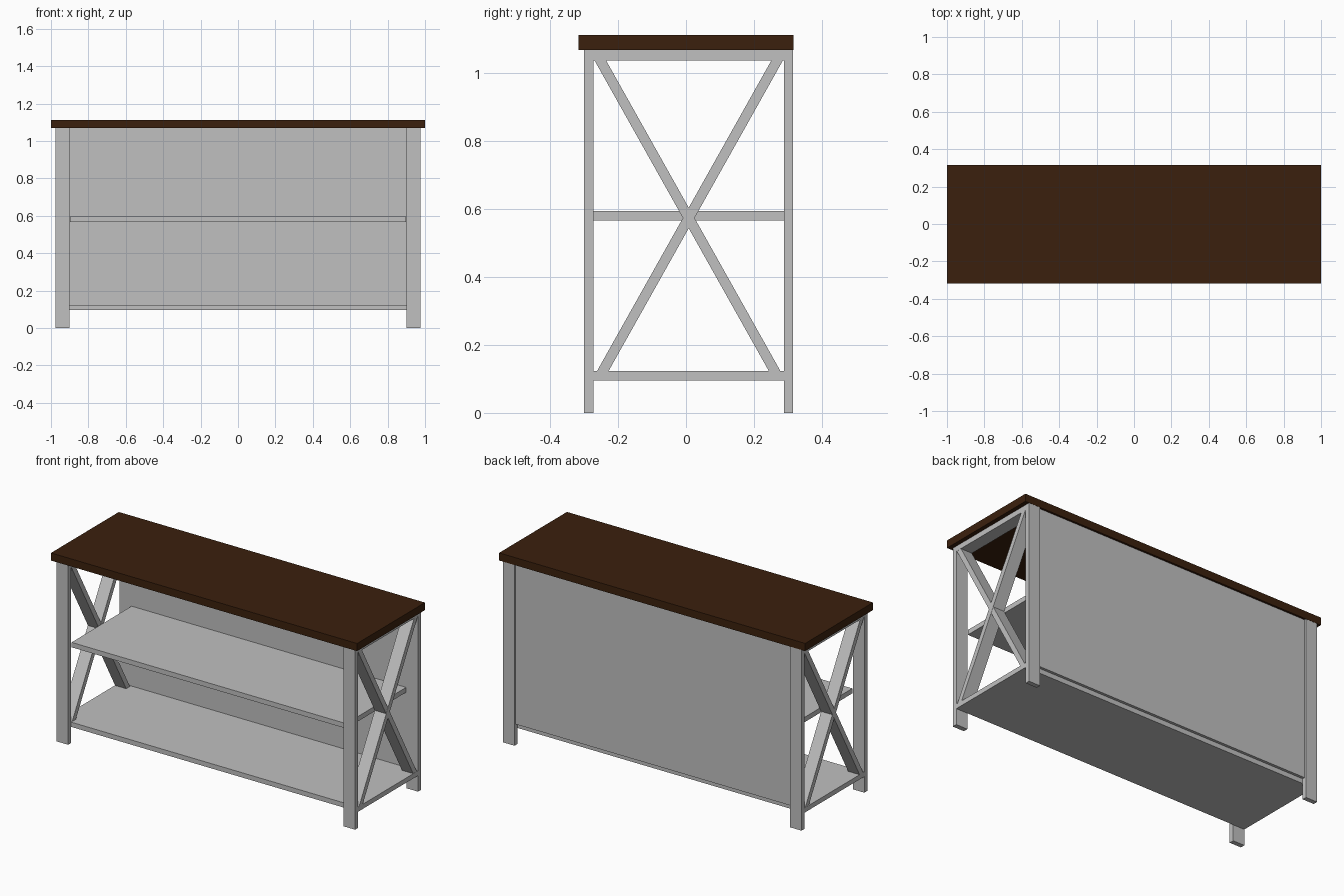
import bpy

if "Cube" in bpy.data.objects:
    bpy.data.objects.remove(bpy.data.objects["Cube"])


def material(name, rgb):
    m = bpy.data.materials.new(name)
    m.diffuse_color = (*rgb, 1)
    m.use_nodes = True
    m.node_tree.nodes["Principled BSDF"].inputs["Base Color"].default_value = m.diffuse_color
    return m


GREY = material("pale grey paint", (0.53, 0.53, 0.53))
BROWN = material("dark brown wood", (0.044, 0.0145, 0.004))


def prism(name, x0, x1, profile, mat):
    """Extrude a four-point (y, z) profile from x0 to x1."""
    n = len(profile)
    verts = [(x, y, z) for x in (x0, x1) for y, z in profile]
    faces = [tuple(reversed(range(n))), tuple(range(n, 2 * n))]
    faces += [(i, (i + 1) % n, n + (i + 1) % n, n + i) for i in range(n)]
    me = bpy.data.meshes.new(name)
    me.from_pydata(verts, [], faces)
    me.materials.append(mat)
    ob = bpy.data.objects.new(name, me)
    bpy.context.collection.objects.link(ob)
    return ob


def box(name, x0, x1, y0, y1, z0, z1, mat=GREY):
    return prism(name, x0, x1, [(y0, z0), (y1, z0), (y1, z1), (y0, z1)], mat)


XI, XO = 0.90, 0.975             # inner and outer faces of the side frames
YF, YB = -0.272, 0.288           # clear depth between front and back legs
Z_LOW, Z_FLOOR = 0.095, 0.123    # bottom shelf
Z_RAIL, Z_TOP = 1.037, 1.068     # top rails, underside of the top

# Table top
box("table_top", -1, 1, -0.317, 0.316, Z_TOP, 1.113, BROWN)

# Shelves and back panel
box("bottom_shelf", -XI, XI, YF, YB, Z_LOW, Z_FLOOR)
box("middle_shelf", -0.897, 0.897, YF, YB, 0.566, 0.595)
box("back_panel", -XI, XI, YB, 0.304, Z_FLOOR, Z_TOP)

# Side frames: legs, rails and crossed braces
for side, x0, x1 in (("left", -XO, -XI), ("right", XI, XO)):
    box(side + "_front_leg", x0, x1, -0.30, YF, 0, Z_TOP)
    box(side + "_back_leg", x0, x1, YB, 0.315, 0, Z_TOP)
    box(side + "_bottom_rail", x0, x1, YF, YB, Z_LOW, Z_FLOOR)
    box(side + "_top_rail", x0, x1, YF, YB, Z_RAIL, Z_TOP)
    brace = [(-0.262, Z_FLOOR), (-0.228, Z_FLOOR), (0.285, Z_RAIL), (0.251, Z_RAIL)]
    prism(side + "_rising_brace", x0, x1, brace, GREY)
    mirrored = [(YF + YB - y, z) for y, z in reversed(brace)]
    # slightly inset so the crossing faces do not coincide
    prism(side + "_falling_brace", x0 + 0.001, x1 - 0.001, mirrored, GREY)
